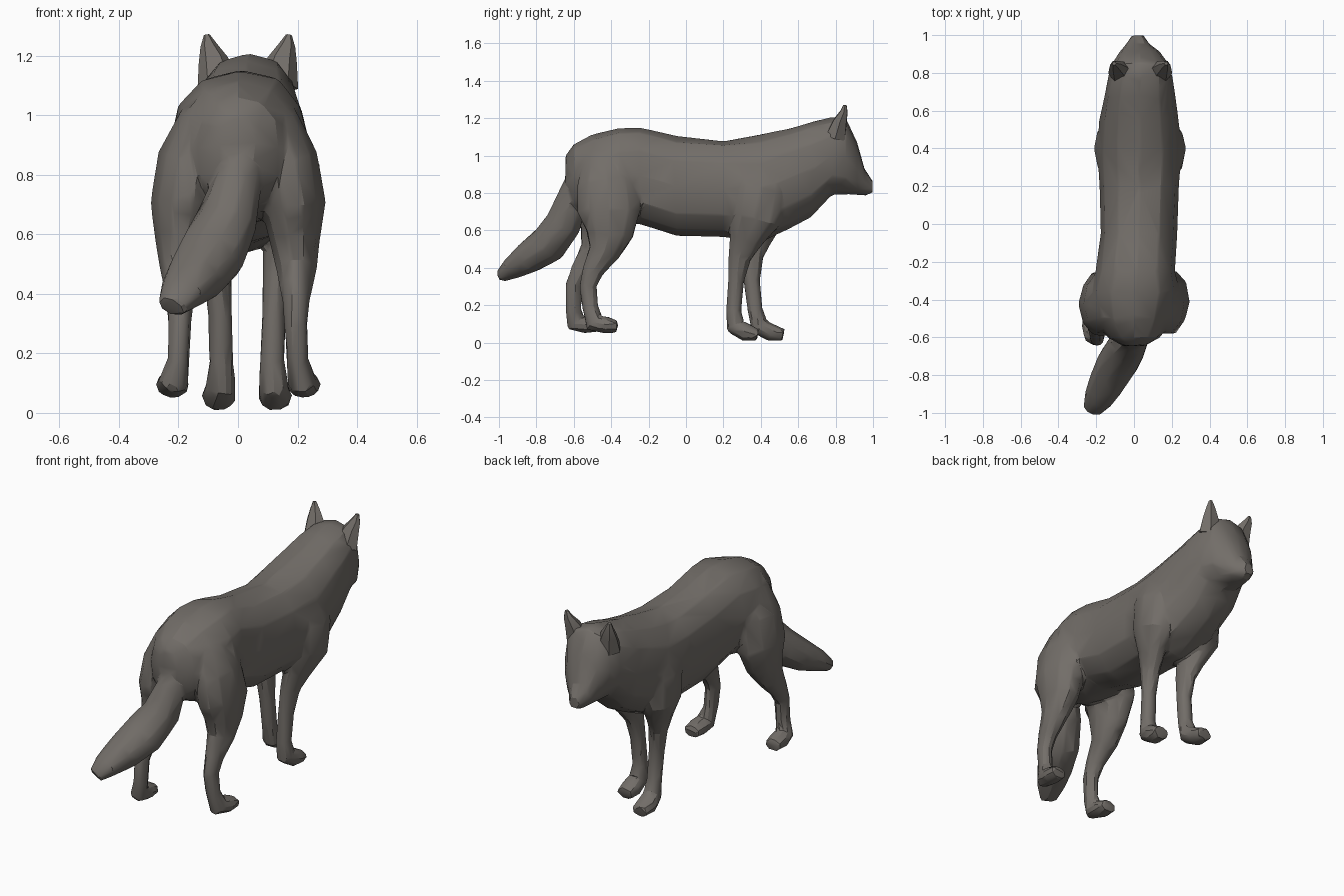
import bpy, bmesh, math, random
from mathutils import Vector

random.seed(4)
default_cube = bpy.data.objects.get("Cube")
if default_cube:
    bpy.data.objects.remove(default_cube, do_unlink=True)

FUR = (0.17, 0.155, 0.14)
fur = bpy.data.materials.new("grey_brown_fur")
fur.use_nodes = True
fur.diffuse_color = (*FUR, 1)
fur.node_tree.nodes["Principled BSDF"].inputs["Base Color"].default_value = (*FUR, 1)


def squared(value, power):
    return math.copysign(abs(value) ** power, value)


def loft(name, sections, sides=10, upright=False, power=1.0, jitter=0.0):
    """Skin rings (x, y, z, half_width, half_depth) along a path; low power is boxier."""
    bm = bmesh.new()
    centres = [Vector(section[:3]) for section in sections]
    last = len(centres) - 1
    rings = []
    for i, (centre, section) in enumerate(zip(centres, sections)):
        half_width, half_depth = section[3:]
        tangent = centres[min(i + 1, last)] - centres[max(i - 1, 0)]
        tangent = Vector((0, 1, 0)) if upright else tangent.normalized()
        across = Vector((1, 0, 0))
        across = (across - tangent * across.dot(tangent)).normalized()
        along = tangent.cross(across)
        ring = []
        for k in range(sides):
            angle = math.tau * k / sides
            offset = (across * half_width * squared(math.cos(angle), power)
                      + along * half_depth * squared(math.sin(angle), power))
            ring.append(bm.verts.new(centre + offset * (1 + random.uniform(-jitter, jitter))))
        rings.append(ring)

    for lower, upper in zip(rings, rings[1:]):
        for k in range(sides):
            n = (k + 1) % sides
            bm.faces.new((lower[k], lower[n], upper[n], upper[k]))
    bm.faces.new(rings[0])
    bm.faces.new(rings[-1])
    bmesh.ops.triangulate(bm, faces=bm.faces[:], quad_method='SHORT_EDGE')
    bmesh.ops.recalc_face_normals(bm, faces=bm.faces[:])

    mesh = bpy.data.meshes.new(name)
    bm.to_mesh(mesh)
    bm.free()
    mesh.materials.append(fur)
    part = bpy.data.objects.new(name, mesh)
    bpy.context.collection.objects.link(part)
    return part


def select(parts):
    bpy.ops.object.select_all(action='DESELECT')
    for part in parts:
        part.select_set(True)
    bpy.context.view_layer.objects.active = parts[0]


def placed(profile, side, middle, swing=0.0):
    """Put a limb on one side of the midline and swing its lower part in y."""
    hip_height = 0.8
    return [(middle + side * x, y + swing * max(0, hip_height - z), z, a, b)
            for x, y, z, a, b in profile]


# Rump, belly, chest, neck and face: y, middle x, half width, top z, bottom z
body_outline = [
    (-0.645, 0, 0.06, 1, 0.8),
    (-0.6, 0, 0.14, 1.06, 0.72),
    (-0.5, 0, 0.2, 1.11, 0.66),
    (-0.36, 0.005, 0.235, 1.15, 0.63),
    (-0.25, 0.01, 0.21, 1.155, 0.635),
    (-0.05, 0.025, 0.205, 1.105, 0.57),
    (0.2, 0.03, 0.21, 1.08, 0.565),
    (0.4, 0.03, 0.225, 1.11, 0.54),
    (0.55, 0.03, 0.21, 1.15, 0.605),
    (0.67, 0.03, 0.19, 1.18, 0.67),
    (0.78, 0.035, 0.17, 1.21, 0.79),
    (0.855, 0.035, 0.145, 1.2, 0.79),
    (0.915, 0.03, 0.105, 1.07, 0.79),
    (0.955, 0.02, 0.06, 0.93, 0.785),
    (1, 0.02, 0.03, 0.865, 0.795),
]
body = loft("body_legs_and_tail",
            [(x, y, (top + bottom) / 2, width, (top - bottom) / 2)
             for y, x, width, top, bottom in body_outline],
            sides=12, upright=True, power=0.87, jitter=0.02)

# Bushy tail hanging back and to one side
tail = loft("tail", [
    (0, -0.53, 0.98, 0.05, 0.06),
    (0, -0.6, 0.8, 0.08, 0.08),
    (-0.035, -0.65, 0.645, 0.105, 0.1),
    (-0.09, -0.735, 0.53, 0.115, 0.105),
    (-0.145, -0.84, 0.455, 0.1, 0.088),
    (-0.19, -0.93, 0.4, 0.08, 0.062),
    (-0.222, -0.99, 0.355, 0.05, 0.035),
], jitter=0.04)

# Limb profiles from the body down to the toes
hind_profile = [
    (0.13, -0.44, 1.01, 0.06, 0.1),
    (0.165, -0.42, 0.86, 0.1, 0.17),
    (0.185, -0.41, 0.7, 0.108, 0.175),
    (0.19, -0.41, 0.58, 0.088, 0.13),
    (0.197, -0.44, 0.48, 0.066, 0.085),
    (0.195, -0.5, 0.38, 0.046, 0.058),
    (0.195, -0.525, 0.3, 0.04, 0.048),
    (0.2, -0.51, 0.18, 0.038, 0.044),
    (0.215, -0.49, 0.105, 0.05, 0.054),
    (0.22, -0.43, 0.095, 0.058, 0.048),
    (0.222, -0.365, 0.085, 0.05, 0.034),
]
fore_profile = [
    (0.11, 0.43, 0.95, 0.07, 0.1),
    (0.15, 0.4, 0.82, 0.095, 0.15),
    (0.15, 0.375, 0.67, 0.09, 0.14),
    (0.12, 0.325, 0.56, 0.066, 0.095),
    (0.1, 0.29, 0.46, 0.048, 0.064),
    (0.09, 0.268, 0.33, 0.042, 0.044),
    (0.085, 0.255, 0.17, 0.042, 0.042),
    (0.09, 0.265, 0.085, 0.052, 0.053),
    (0.095, 0.32, 0.055, 0.06, 0.05),
    (0.095, 0.385, 0.04, 0.05, 0.034),
]
ear_profile = [
    (0.1, 0.8, 1.1, 0.07, 0.06),
    (0.116, 0.825, 1.185, 0.05, 0.04),
    (0.132, 0.845, 1.235, 0.028, 0.022),
    (0.138, 0.85, 1.27, 0.01, 0.01),
]

# Walking pose: the legs on each side swing opposite ways
limbs = []
for label, side, hind_swing, fore_swing in (("left", 1, 0, 0), ("right", -1, -0.15, 0.18)):
    limbs.append(loft(label + "_hind_leg", placed(hind_profile, side, 0, hind_swing), jitter=0.04))
    limbs.append(loft(label + "_front_leg", placed(fore_profile, side, 0.03, fore_swing), jitter=0.04))
    ear = loft(label + "_ear", placed(ear_profile, side, 0.033), sides=6)
    select([ear])
    bpy.ops.object.shade_smooth_by_angle(angle=math.radians(30))

# Fuse limbs and tail into one continuous skin, then facet it coarsely
select([body, tail, *limbs])
bpy.ops.object.join()
remesh = body.modifiers.new("fuse", 'REMESH')
remesh.mode = 'VOXEL'
remesh.voxel_size = 0.012
soften = body.modifiers.new("soften", 'SMOOTH')
soften.factor = 0.5
soften.iterations = 5
facet = body.modifiers.new("facet", 'DECIMATE')
facet.ratio = 0.03
for modifier in (remesh, soften, facet):
    bpy.ops.object.modifier_apply(modifier=modifier.name)
bpy.ops.object.shade_smooth_by_angle(angle=math.radians(25))
